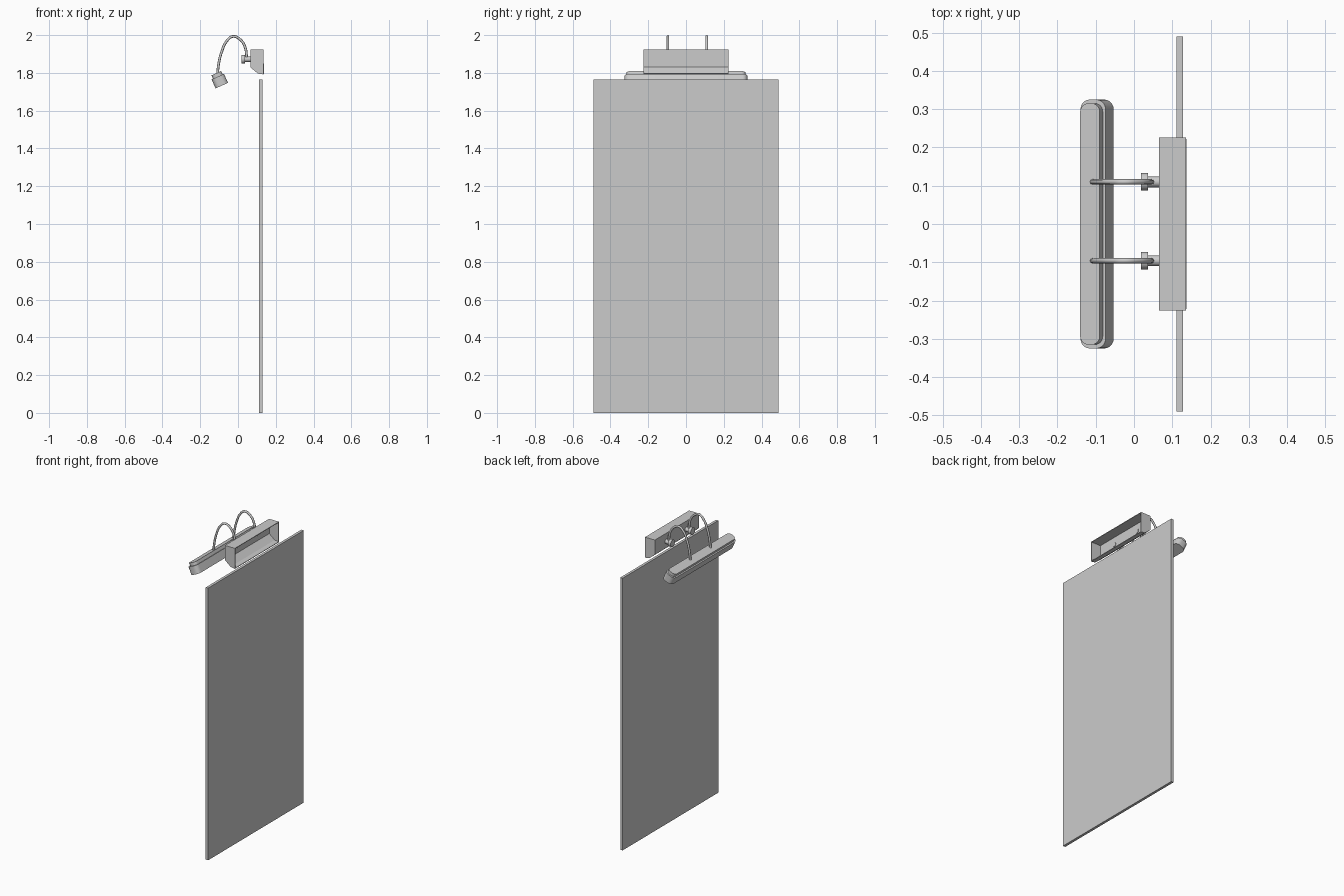
import bpy, bmesh, math
from mathutils import Matrix, Vector

cube = bpy.data.objects.get("Cube")
if cube:
    bpy.data.objects.remove(cube)

grey = bpy.data.materials.new("plain grey")
grey.use_nodes = True
colour = (0.6, 0.6, 0.6, 1)
grey.diffuse_color = colour
grey.node_tree.nodes["Principled BSDF"].inputs["Base Color"].default_value = colour


def finish(name, bm, smooth=False):
    """Turn a bmesh into a named grey object."""
    bmesh.ops.recalc_face_normals(bm, faces=bm.faces)
    mesh = bpy.data.meshes.new(name)
    bm.to_mesh(mesh)
    bm.free()
    mesh.materials.append(grey)
    obj = bpy.data.objects.new(name, mesh)
    bpy.context.collection.objects.link(obj)
    if smooth:
        bpy.ops.object.select_all(action='DESELECT')
        obj.select_set(True)
        bpy.context.view_layer.objects.active = obj
        bpy.ops.object.shade_smooth_by_angle(angle=math.radians(35))
    return obj


def block(name, centre, size, matrix=Matrix(), corner=0.0):
    """Box with optionally rounded vertical corners."""
    bm = bmesh.new()
    bmesh.ops.create_cube(bm, size=1)
    bmesh.ops.scale(bm, vec=size, verts=bm.verts)
    if corner:
        upright = [e for e in bm.edges
                   if abs(e.verts[0].co.z - e.verts[1].co.z) > size[2] / 2]
        bmesh.ops.bevel(bm, geom=upright, offset=corner, segments=5,
                        profile=0.5, affect='EDGES')
    bmesh.ops.translate(bm, vec=centre, verts=bm.verts)
    bm.transform(matrix)
    return finish(name, bm, corner > 0)


def disc_x(name, x0, x1, y, z, radius, sides=20):
    """Cylinder lying along x."""
    bm = bmesh.new()
    place = Matrix.Translation(((x0 + x1) / 2, y, z)) @ Matrix.Rotation(math.pi / 2, 4, 'Y')
    bmesh.ops.create_cone(bm, cap_ends=True, segments=sides, radius1=radius,
                          radius2=radius, depth=x1 - x0, matrix=place)
    return finish(name, bm, True)


# Tall flat panel
block("panel", (0.12, 0, 0.883), (0.017, 0.98, 1.766))

# Wall housing: thin shell, closed ends, open toward the panel side
HALF = 0.226
profile = [(0.136, 1.925), (0.065, 1.925), (0.065, 1.83), (0.106, 1.796), (0.136, 1.792)]
bm = bmesh.new()
ends = [[bm.verts.new((x, y, z)) for x, z in profile] for y in (-HALF, HALF)]
for end in ends:
    bm.faces.new(end)
for i in range(len(profile) - 1):
    bm.faces.new((ends[0][i], ends[0][i + 1], ends[1][i + 1], ends[1][i]))
housing = finish("wall_housing", bm)
shell = housing.modifiers.new("sheet thickness", 'SOLIDIFY')
shell.thickness = 0.004
shell.offset = -1
shell.use_even_offset = True

# Tilted lamp head: rounded shade with a stepped cap
tilt = Matrix.Translation((-0.107, 0, 1.78)) @ Matrix.Rotation(math.radians(-24), 4, 'Y')
block("lamp_shade", (0, 0, -0.026), (0.072, 0.65, 0.052), tilt, 0.026)
block("lamp_cap", (0, 0, 0.009), (0.056, 0.63, 0.022), tilt, 0.022)

# Two curved arms with their knobs and mounting stubs
arm_path = [(-0.109, 1.79), (-0.102, 1.85), (-0.087, 1.91), (-0.06, 1.968), (-0.027, 1.993),
            (0.01, 1.978), (0.037, 1.938), (0.047, 1.872)]
for side, y in (("right", -0.096), ("left", 0.11)):
    curve = bpy.data.curves.new(side + "_arm", 'CURVE')
    curve.dimensions = '3D'
    curve.bevel_depth = 0.007
    curve.bevel_resolution = 2
    curve.resolution_u = 5
    curve.use_fill_caps = True
    spline = curve.splines.new('BEZIER')
    spline.bezier_points.add(len(arm_path) - 1)
    for point, (x, z) in zip(spline.bezier_points, arm_path):
        point.co = Vector((x, y, z))
        point.handle_left_type = point.handle_right_type = 'AUTO'
    curve.materials.append(grey)
    bpy.context.collection.objects.link(bpy.data.objects.new(side + "_arm", curve))
    disc_x(side + "_knob", 0.018, 0.036, y, 1.872, 0.023)
    disc_x(side + "_stub", 0.03, 0.072, y, 1.872, 0.014)
